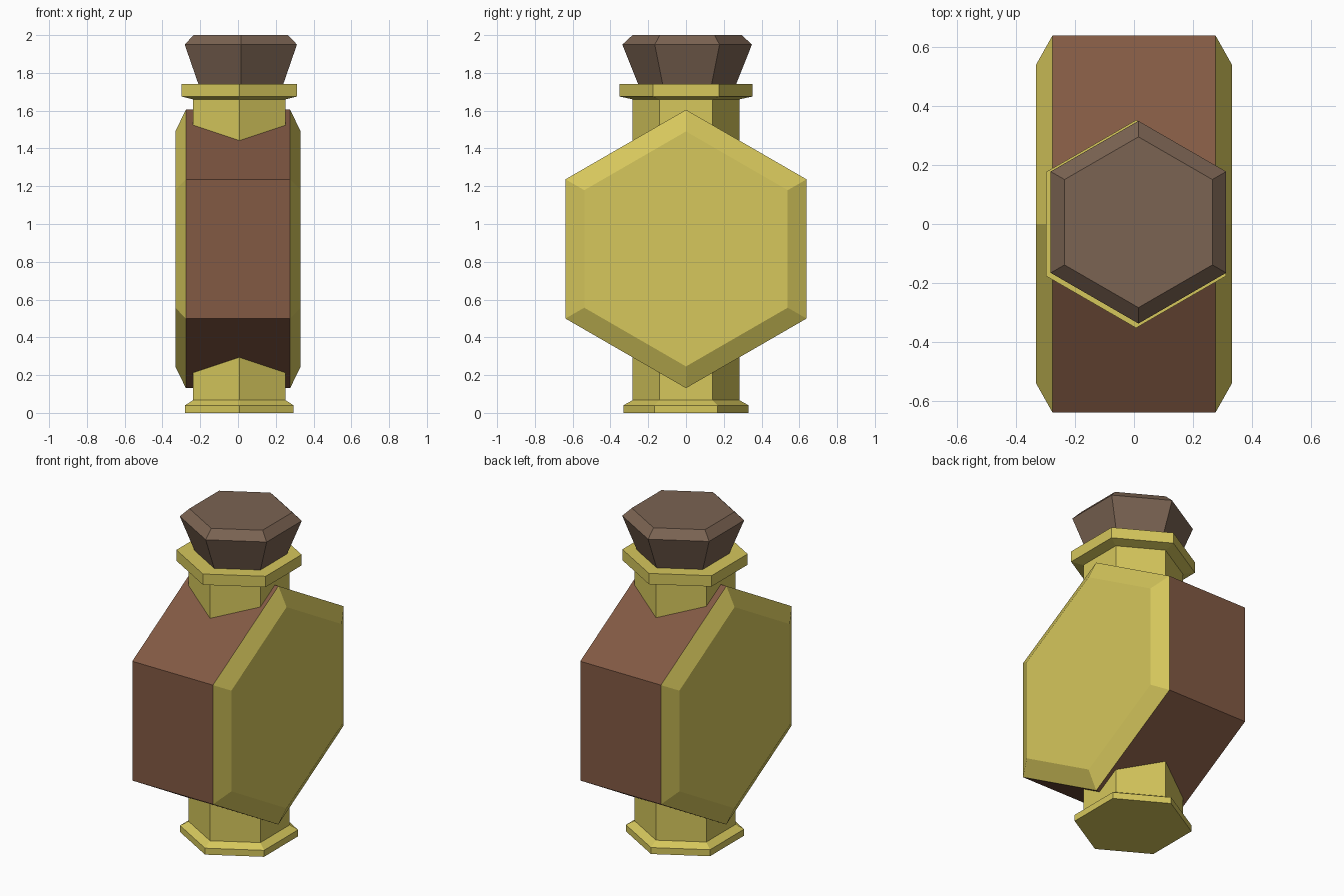
import bpy, bmesh
from math import cos, sin, pi

if "Cube" in bpy.data.objects:
    bpy.data.objects.remove(bpy.data.objects["Cube"])


def material(name, rgb):
    m = bpy.data.materials.new(name)
    m.diffuse_color = (*rgb, 1)
    m.use_nodes = True
    m.node_tree.nodes["Principled BSDF"].inputs["Base Color"].default_value = m.diffuse_color
    return m


gold = material("gold", (0.67, 0.57, 0.107))
liquid = material("brown", (0.223, 0.10, 0.057))
cork = material("stopper_brown", (0.196, 0.125, 0.084))


def hex_loft(name, rings, mat, centre=(0, 0, 0), along_x=False):
    """Closed six-sided solid through (radius, distance along axis) rings."""
    bm = bmesh.new()
    loops = []
    for r, d in rings:
        loop = []
        for i in range(6):
            a = pi / 2 + i * pi / 3
            u, v = r * cos(a), r * sin(a)
            loop.append(bm.verts.new((d, u, v) if along_x else (u, v, d)))
        loops.append(loop)
    for a, b in zip(loops, loops[1:]):
        for i in range(6):
            j = (i + 1) % 6
            bm.faces.new((a[i], a[j], b[j], b[i]))
    bm.faces.new(loops[0])
    bm.faces.new(loops[-1])
    bmesh.ops.recalc_face_normals(bm, faces=bm.faces)
    mesh = bpy.data.meshes.new(name)
    bm.to_mesh(mesh)
    bm.free()
    mesh.materials.append(mat)
    ob = bpy.data.objects.new(name, mesh)
    ob.location = centre
    bpy.context.collection.objects.link(ob)
    return ob


# Hexagonal flask body lying along x
body_centre = (0, 0, 0.868)
hex_loft("body", [(0.737, -0.276), (0.737, 0.276)], liquid, body_centre, True)

# Bevelled gold side plates
plate = hex_loft("side_plates", [(0.737, 0.276), (0.622, 0.332)], gold, body_centre, True)
plate.modifiers.new("Mirror", 'MIRROR').use_axis = (True, False, False)

# Foot with its stem
hex_loft("foot", [(0.332, 0), (0.332, 0.04), (0.283, 0.067), (0.283, 0.36)],
         gold, (0.007, 0, 0))

# Neck with its collar
hex_loft("neck", [(0.283, 1.38), (0.283, 1.66), (0.352, 1.675), (0.352, 1.742)],
         gold, (0.007, 0, 0))

# Flared stopper
hex_loft("stopper", [(0.26, 1.742), (0.343, 1.95), (0.289, 2.0)],
         cork, (0.015, 0.006, 0))
